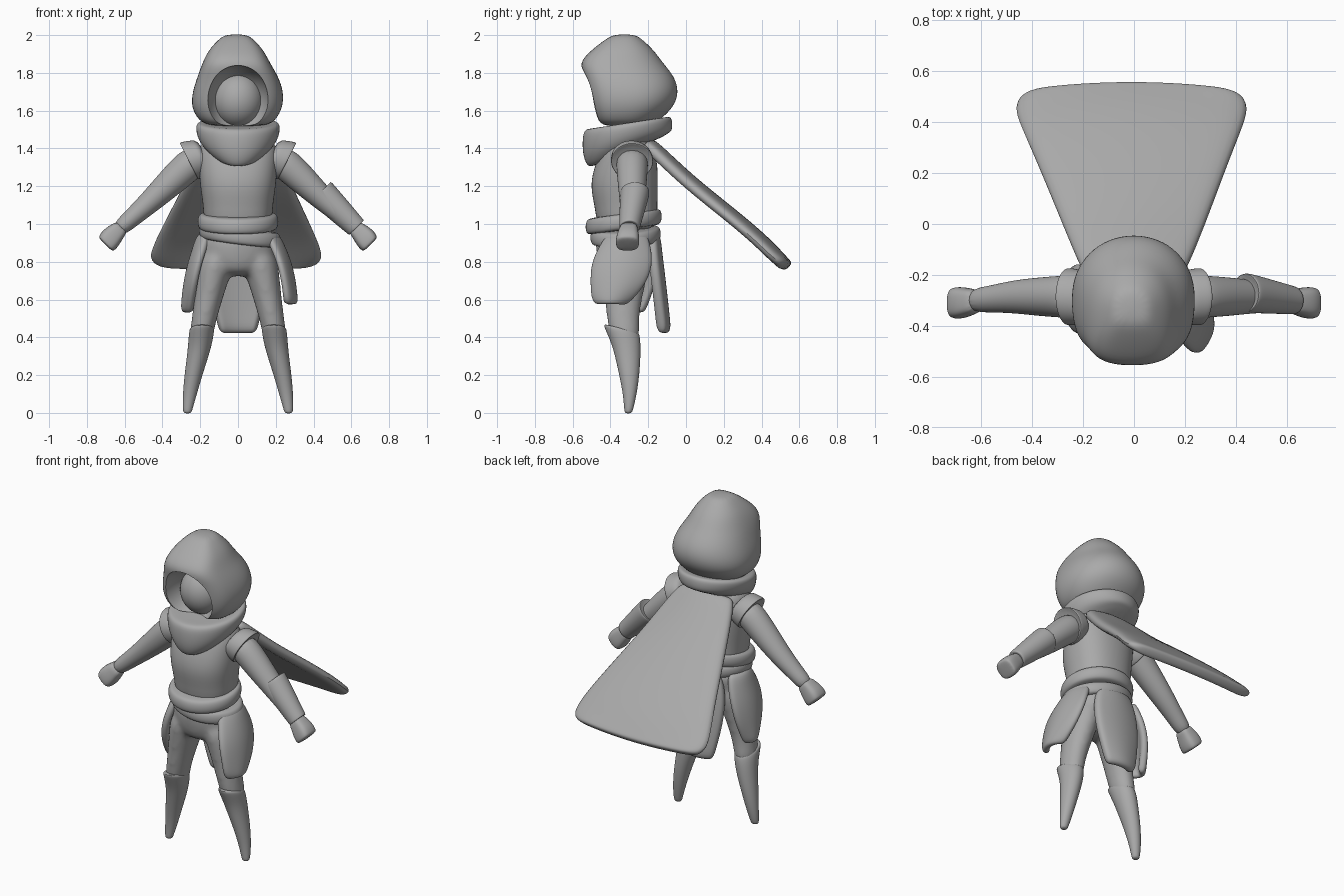
import bpy, bmesh, math
from mathutils import Vector

if "Cube" in bpy.data.objects:
    bpy.data.objects.remove(bpy.data.objects["Cube"])

grey = bpy.data.materials.new("plain grey")
grey.use_nodes = True
COLOUR = (0.4, 0.4, 0.4, 1)
grey.diffuse_color = COLOUR
grey.node_tree.nodes["Principled BSDF"].inputs["Base Color"].default_value = COLOUR


def activate(obj):
    bpy.ops.object.select_all(action="DESELECT")
    obj.select_set(True)
    bpy.context.view_layer.objects.active = obj


def modify(obj, kind, **settings):
    """Add a modifier with the given settings and apply it."""
    activate(obj)
    mod = obj.modifiers.new(kind.lower(), kind)
    for key, value in settings.items():
        setattr(mod, key, value)
    bpy.ops.object.modifier_apply(modifier=mod.name)


def smooth(obj):
    activate(obj)
    bpy.ops.object.shade_smooth_by_angle(angle=math.radians(40))


def finish(name, bm, levels=2, thickness=0):
    """Turn a bmesh into a smooth, softly rounded object."""
    bmesh.ops.recalc_face_normals(bm, faces=bm.faces)
    mesh = bpy.data.meshes.new(name)
    bm.to_mesh(mesh)
    bm.free()
    mesh.materials.append(grey)
    obj = bpy.data.objects.new(name, mesh)
    bpy.context.collection.objects.link(obj)
    if thickness:
        modify(obj, "SOLIDIFY", thickness=thickness, offset=0)
    if levels:
        modify(obj, "SUBSURF", levels=levels)
    smooth(obj)
    return obj


def loft(name, rings, normal=(0, 0, 1), square=2.0, front=None):
    """Skin rings of (x, y, z, width radius, depth radius, x slope, y slope)."""
    sides = 16
    n = Vector(normal).normalized()
    v = Vector((0, 1, 0))
    u = v.cross(n)
    bm = bmesh.new()
    loops = []
    for x, y, z, ru, rv, *slope in rings:
        su, sv = slope or (0, 0)
        loop = []
        for i in range(sides):
            a = math.tau * i / sides
            c, s = math.cos(a), math.sin(a)
            power = 2 / (front if front and s < 0 else square)
            du = 1.025 * ru * math.copysign(abs(c) ** power, c)
            dv = 1.025 * rv * math.copysign(abs(s) ** power, s)
            loop.append(bm.verts.new(Vector((x, y, z)) + u * du + v * dv
                                     + n * (su * du + sv * dv)))
        loops.append(loop)
    for low, high in zip(loops, loops[1:]):
        for i in range(sides):
            j = (i + 1) % sides
            bm.faces.new((low[i], low[j], high[j], high[i]))
    bm.faces.new(loops[0])
    bm.faces.new(loops[-1])
    return finish(name, bm)


def band(name, x, y, z, rx, ry, h, sx, sy):
    """Bulging cloth band around the body."""
    return loft(name, [(x, y, z + k * h, rx * r, ry * r, sx, sy) for k, r in
                       ((-1, .85), (-.85, .98), (0, 1.02), (.85, .98), (1, .85))])


def panel(name, rows, across, bow, thickness, sag=0, columns=7):
    """Cloth slab from rows of (x, y, z, half width), bowed across its width."""
    bm = bmesh.new()
    across, bow = Vector(across), Vector(bow)
    grid = []
    for r, (x, y, z, half) in enumerate(rows):
        row = []
        for i in range(columns):
            t = 2 * i / (columns - 1) - 1
            p = Vector((x, y, z)) + across * half * t + bow * t * t
            if r >= len(rows) - 2:
                p.z += sag * t * t
            row.append(bm.verts.new(p))
        grid.append(row)
    for a, b in zip(grid, grid[1:]):
        for i in range(columns - 1):
            bm.faces.new((a[i], a[i + 1], b[i + 1], b[i]))
    return finish(name, bm, 2, thickness)


def ellipsoid(name, centre, radii):
    bm = bmesh.new()
    bmesh.ops.create_uvsphere(bm, u_segments=32, v_segments=20, radius=1)
    for vert in bm.verts:
        vert.co = Vector(centre) + Vector(p * r for p, r in zip(vert.co, radii))
    return finish(name, bm, 0)


# Hood with a square front and hollow opening, and the face inside it
hood = loft("hood", [
    (0, -.315, 1.515, .15, .13), (-.005, -.31, 1.55, .205, .17),
    (-.005, -.285, 1.62, .242, .222), (0, -.28, 1.70, .24, .242),
    (0, -.3, 1.78, .213, .24), (-.01, -.345, 1.855, .177, .22),
    (-.01, -.335, 1.92, .145, .165), (-.01, -.33, 1.975, .095, .1),
    (-.01, -.325, 2.005, .055, .055)], square=2.1, front=3.1)
cutter = ellipsoid("hood_cutter", (0, -.57, 1.65), (.17, .24, .19))
modify(hood, "BOOLEAN", object=cutter, operation="DIFFERENCE", solver="EXACT")
bpy.data.objects.remove(cutter)
smooth(hood)
ellipsoid("face", (0, -.345, 1.655), (.133, .135, .145))

# Cowl scarf, lower and thicker at the front
loft("scarf", [
    (0, -.31, 1.38, .11, .18, 0, .42), (0, -.31, 1.39, .14, .212, 0, .42),
    (0, -.31, 1.43, .205, .238, 0, .26), (0, -.31, 1.505, .226, .238, 0, .18),
    (0, -.31, 1.54, .215, .225, 0, .15), (0, -.31, 1.53, .16, .17, 0, .15)])

# Torso and waist sash
loft("torso", [
    (0, -.31, .95, .18, .16), (0, -.315, 1.08, .18, .162),
    (0, -.33, 1.2, .2, .18), (0, -.315, 1.32, .208, .165),
    (0, -.305, 1.42, .21, .13), (0, -.305, 1.48, .13, .1)], square=2.3)
band("upper_sash", 0, -.33, 1.012, .212, .2, .045, 0, .14)
band("lower_sash", .01, -.32, .938, .215, .185, .042, -.12, .05)

# Trousers: pelvis and both legs blended into one surface
parts = [loft("trousers", [
    (0, -.31, .98, .19, .165), (0, -.315, .88, .203, .165),
    (0, -.32, .79, .19, .145), (0, -.32, .72, .14, .11)])]
for s in (1, -1):
    parts.append(loft("leg", [
        (s * .1, -.32, .88, .1, .14), (s * .128, -.325, .74, .09, .125),
        (s * .153, -.33, .62, .077, .1), (s * .178, -.335, .5, .066, .085),
        (s * .193, -.325, .42, .064, .08), (s * .196, -.32, .38, .055, .07)]))
for part in parts:
    part.select_set(True)
bpy.context.view_layer.objects.active = parts[0]
bpy.ops.object.join()
trousers = bpy.context.object
modify(trousers, "REMESH", mode="VOXEL", voxel_size=.014)
modify(trousers, "SMOOTH", factor=.5, iterations=12)
smooth(trousers)

for side, s in (("left", 1), ("right", -1)):
    # Tapering boot with a raised front lip, and shoulder cap
    loft(side + "_boot", [
        (s * .268, -.306, -.004, .02, .018), (s * .267, -.303, .02, .026, .024),
        (s * .255, -.297, .1, .037, .036), (s * .236, -.3, .2, .047, .053),
        (s * .213, -.308, .3, .057, .067), (s * .2, -.318, .37, .063, .077),
        (s * .193, -.338, .43, .066, .092, 0, -.2),
        (s * .19, -.345, .45, .063, .092, 0, -.25),
        (s * .19, -.335, .445, .045, .06, 0, -.25)])
    loft(side + "_shoulder_cap", [
        (s * .17, -.29, 1.37, .085, .1), (s * .21, -.288, 1.35, .102, .108),
        (s * .255, -.285, 1.335, .11, .113), (s * .263, -.285, 1.33, .107, .11),
        (s * .25, -.285, 1.337, .08, .085)], normal=(s * .89, 0, -.45))

    # Arm and fist along the same slanted direction
    slant = (s * .7, 0, -.71)
    loft(side + "_arm", [
        (s * .2, -.285, 1.36, .08, .085), (s * .275, -.285, 1.298, .085, .083),
        (s * .375, -.285, 1.203, .073, .075), (s * .475, -.285, 1.108, .059, .064),
        (s * .57, -.295, 1.025, .048, .051), (s * .64, -.3, .962, .042, .046)],
        normal=slant)
    loft(side + "_hand", [
        (s * .61, -.302, .99, .038, .042), (s * .64, -.305, .962, .047, .05),
        (s * .672, -.308, .928, .058, .06), (s * .695, -.31, .898, .056, .062),
        (s * .703, -.31, .89, .046, .054)], normal=slant, square=3)

# Forearm guard on the left arm only
loft("left_bracer", [
    (.445, -.272, 1.162, .055, .058), (.432, -.27, 1.175, .077, .077),
    (.45, -.271, 1.157, .077, .077), (.54, -.286, 1.067, .067, .066),
    (.62, -.298, .988, .056, .055), (.63, -.3, .978, .055, .054),
    (.625, -.3, .983, .035, .035)], normal=(.7, 0, -.71))

# Cape swept out behind, with rounded lower corners
panel("cape", [
    (0, -.2, 1.43, .17), (0, -.16, 1.405, .205), (0, .02, 1.23, .28),
    (-.005, .26, 1.042, .375), (-.008, .4, .922, .435), (-.01, .475, .847, .463),
    (-.01, .525, .79, .45), (-.01, .545, .77, .4)],
    (1, 0, 0), (0, -.03, -.012), .062, sag=.02)

# Hanging cloth panels at the hips and back
panel("left_hip_panel", [
    (.195, -.31, .95, .1), (.235, -.325, .87, .14), (.27, -.34, .78, .165),
    (.29, -.36, .68, .145), (.297, -.39, .61, .11), (.297, -.4, .575, .075)],
    (0, 1, 0), (-.05, 0, 0), .042)
panel("right_hip_panel", [
    (-.195, -.29, .95, .09), (-.22, -.295, .87, .125), (-.25, -.295, .78, .14),
    (-.27, -.29, .68, .125), (-.28, -.28, .59, .08), (-.283, -.27, .53, .04)],
    (0, 1, 0), (.045, 0, 0), .045)
panel("back_panel", [
    (0, -.165, .96, .1), (0, -.155, .86, .145), (0, -.14, .74, .155),
    (0, -.125, .61, .14), (0, -.113, .5, .115), (0, -.105, .42, .095)],
    (1, 0, 0), (0, -.03, 0), .058)
